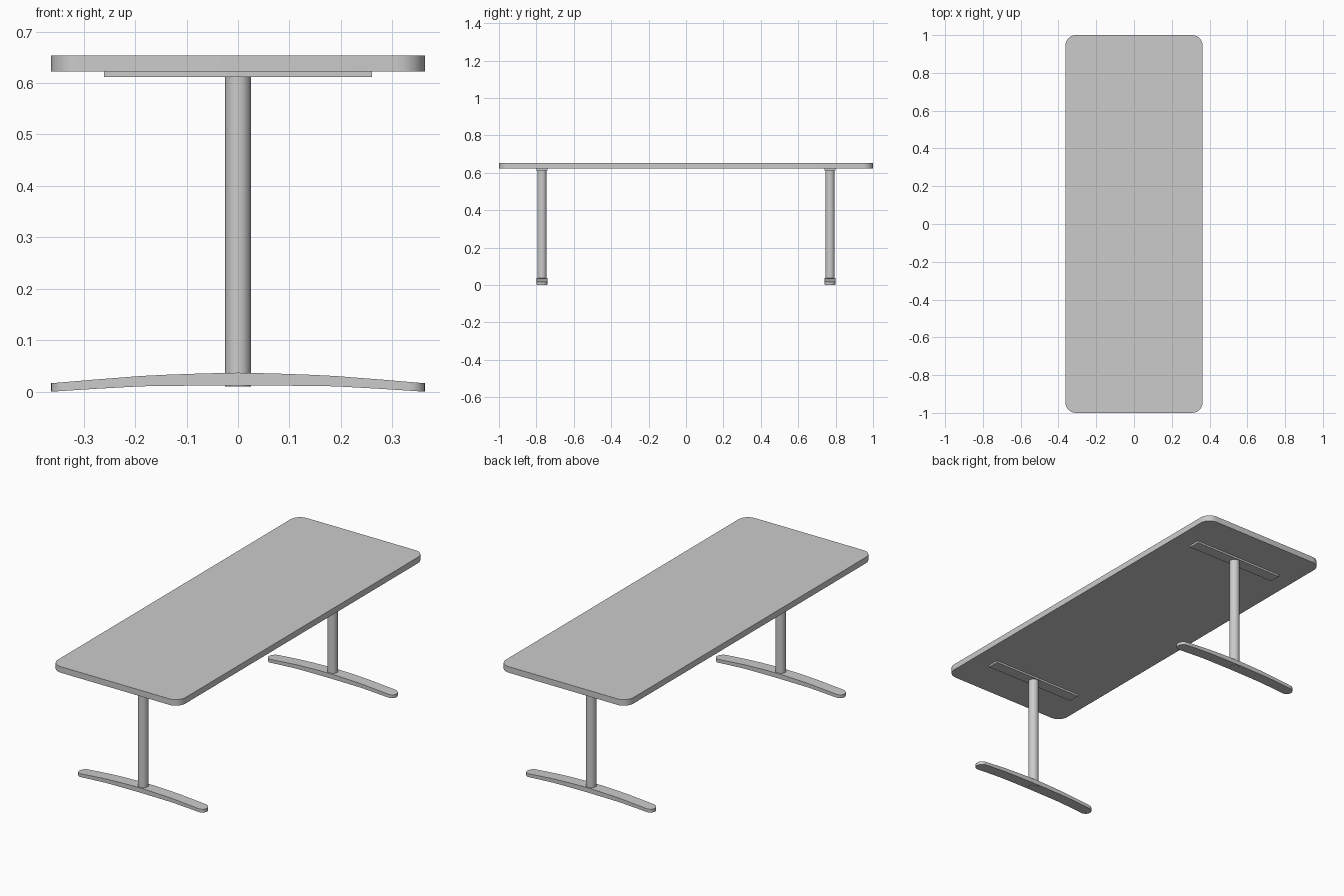
import bpy, bmesh, math

if "Cube" in bpy.data.objects:
    bpy.data.objects.remove(bpy.data.objects["Cube"])


def finish(bm, name):
    bmesh.ops.recalc_face_normals(bm, faces=bm.faces)
    mesh = bpy.data.meshes.new(name)
    bm.to_mesh(mesh)
    bm.free()
    ob = bpy.data.objects.new(name, mesh)
    bpy.context.collection.objects.link(ob)
    bpy.context.view_layer.objects.active = ob
    ob.select_set(True)
    bpy.ops.object.shade_smooth_by_angle(angle=math.radians(30))
    ob.select_set(False)
    return ob


def box(name, size, center, corner=0):
    bm = bmesh.new()
    bmesh.ops.create_cube(bm, size=1)
    bmesh.ops.scale(bm, vec=size, verts=bm.verts)
    bmesh.ops.translate(bm, vec=center, verts=bm.verts)
    if corner:
        upright = [e for e in bm.edges
                   if abs(e.verts[0].co.z - e.verts[1].co.z) > 1e-4]
        bmesh.ops.bevel(bm, geom=upright, offset=corner, segments=8,
                        profile=0.5, affect='EDGES')
    return finish(bm, name)


def post(name, y, z0, z1, radius):
    bm = bmesh.new()
    bmesh.ops.create_cone(bm, cap_ends=True, segments=32, radius1=radius,
                          radius2=radius, depth=z1 - z0)
    bmesh.ops.translate(bm, vec=(0, y, (z0 + z1) / 2), verts=bm.verts)
    return finish(bm, name)


def lerp_profile(points, x):
    for (xa, za), (xb, zb) in zip(points, points[1:]):
        if x <= xb:
            return za + (zb - za) * (x - xa) / (xb - xa)
    return points[-1][1]


FOOT_TOP = [(0, 0.037), (0.07, 0.0355), (0.14, 0.033), (0.19, 0.0305), (0.28, 0.0235), (0.363, 0.0165)]
FOOT_BOTTOM = [(0, 0.0125), (0.13, 0.0115), (0.19, 0.0105), (0.28, 0.0055), (0.363, 0)]


def foot(name, y, half_len=0.363, r=0.03):
    # Cross-sections lofted along x, narrowing to a round tip
    half = [(x, r) for x in (0, 0.07, 0.14, 0.19, 0.28)]
    for i in range(9):
        a = math.radians(88 * i / 8)
        half.append((half_len - r + r * math.sin(a), r * math.cos(a)))
    stations = [(-x, w) for x, w in reversed(half[1:])] + half
    bm = bmesh.new()
    rings = []
    for x, w in stations:
        zt, zb = lerp_profile(FOOT_TOP, abs(x)), lerp_profile(FOOT_BOTTOM, abs(x))
        rings.append([bm.verts.new((x, y + s * w, z))
                      for s, z in ((-1, zb), (1, zb), (1, zt), (-1, zt))])
    for a, b in zip(rings, rings[1:]):
        for i in range(4):
            j = (i + 1) % 4
            bm.faces.new((a[i], a[j], b[j], b[i]))
    bm.faces.new(rings[0])
    bm.faces.new(rings[-1])
    return finish(bm, name)


# Tabletop with rounded corners
box("tabletop", (0.726, 2.0, 0.031), (0, 0, 0.6375), corner=0.055)

# A T-shaped leg at each end
for side, y in (("front", -0.77), ("back", 0.77)):
    box(side + "_mounting_plate", (0.52, 0.06, 0.011), (0, y, 0.6175))
    post(side + "_post", y, 0.010, 0.613, 0.025)
    foot(side + "_foot", y)
